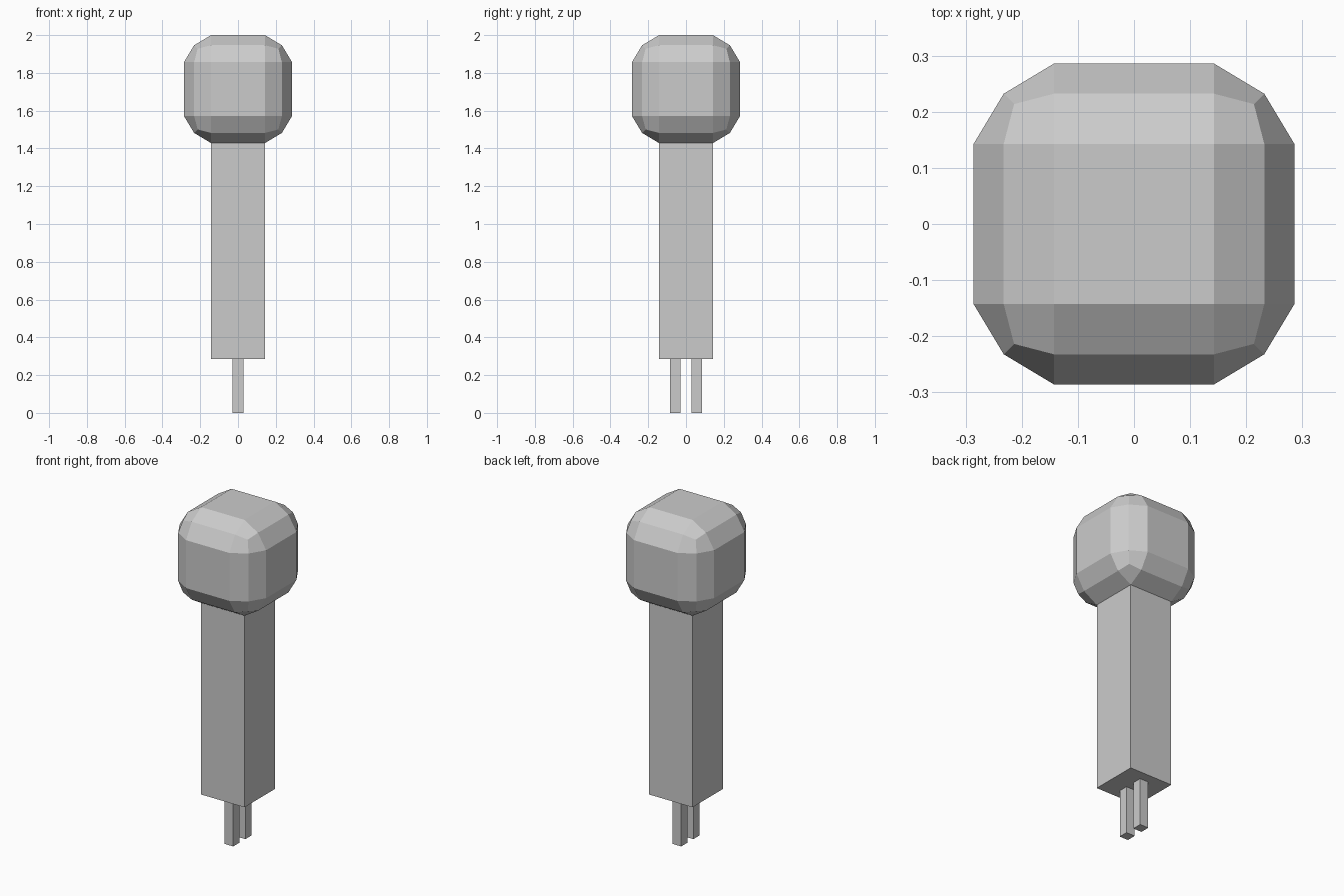
import bpy, bmesh
from math import copysign

if "Cube" in bpy.data.objects:
    bpy.data.objects.remove(bpy.data.objects["Cube"])

U = 2 / 7  # height of the pins; all parts follow this module


def finish(name, bm):
    bmesh.ops.recalc_face_normals(bm, faces=bm.faces)
    mesh = bpy.data.meshes.new(name)
    bm.to_mesh(mesh)
    bm.free()
    obj = bpy.data.objects.new(name, mesh)
    bpy.context.collection.objects.link(obj)
    return obj


def box(name, size, center):
    bm = bmesh.new()
    bmesh.ops.create_cube(bm, size=1)
    bmesh.ops.scale(bm, vec=size, verts=bm.verts)
    bmesh.ops.translate(bm, vec=center, verts=bm.verts)
    return finish(name, bm)


# Two thin pins side by side at the bottom
for name, side in (("front_pin", -1), ("back_pin", 1)):
    box(name, (0.2 * U, 0.2 * U, U), (0, side * 0.2 * U, U / 2))

# Square shaft
box("shaft", (U, U, 4 * U), (0, 0, 3 * U))

# Rounded cube head: a 3x3 gridded cube with edges and corners pulled in
bm = bmesh.new()
bmesh.ops.create_cube(bm, size=2)
bmesh.ops.subdivide_edges(bm, edges=bm.edges[:], cuts=2, use_grid_fill=True)
outer = {1: U, 2: 0.2322, 3: 0.2137}  # face, edge and corner reach
for v in bm.verts:
    reach = outer[sum(abs(c) > 0.9 for c in v.co)]
    v.co = [copysign(reach if abs(c) > 0.9 else U / 2, c) for c in v.co]
bmesh.ops.translate(bm, vec=(0, 0, 6 * U), verts=bm.verts)
finish("rounded_head", bm)
